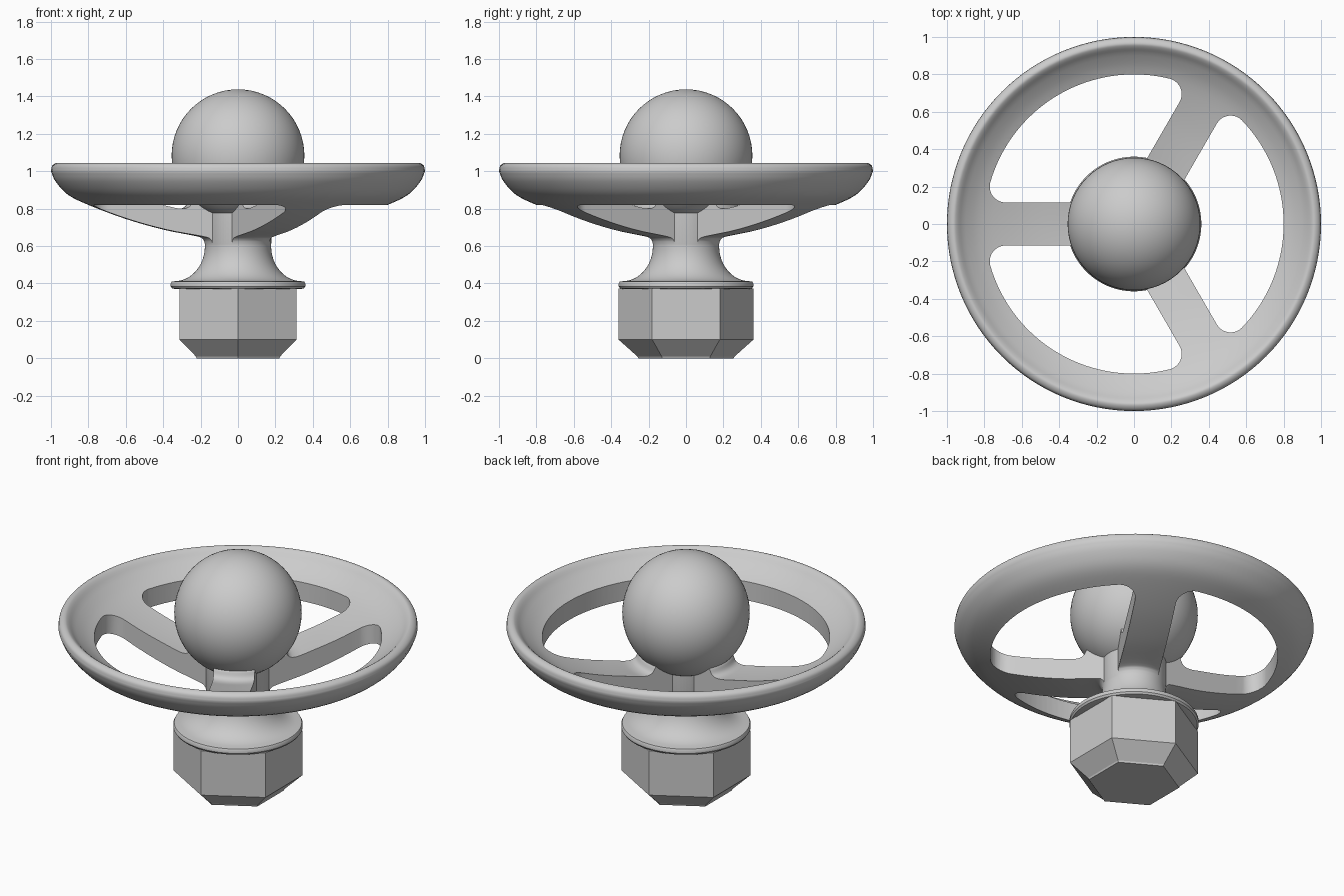
import bpy, bmesh
from math import asin, cos, sin, pi, radians, sqrt
from mathutils import Vector, Matrix

cube = bpy.data.objects.get("Cube")
if cube:
    bpy.data.objects.remove(cube, do_unlink=True)

COLOUR = (0.6, 0.6, 0.6, 1)
grey = bpy.data.materials.new("light_grey")
grey.use_nodes = True
grey.diffuse_color = COLOUR
bsdf = next(n for n in grey.node_tree.nodes if n.type == 'BSDF_PRINCIPLED')
bsdf.inputs["Base Color"].default_value = COLOUR


def make_object(name, bm):
    bmesh.ops.recalc_face_normals(bm, faces=bm.faces)
    mesh = bpy.data.meshes.new(name)
    bm.to_mesh(mesh)
    bm.free()
    mesh.materials.append(grey)
    obj = bpy.data.objects.new(name, mesh)
    bpy.context.collection.objects.link(obj)
    return obj


def select(obj):
    bpy.ops.object.select_all(action='DESELECT')
    obj.select_set(True)
    bpy.context.view_layer.objects.active = obj


def smooth(obj, angle=35):
    select(obj)
    bpy.ops.object.shade_smooth_by_angle(angle=radians(angle))


def lathe(name, profile, steps, turn=0):
    """Spin a (radius, height) profile about the z axis."""
    bm = bmesh.new()
    verts = [bm.verts.new((r, 0, z)) for r, z in profile]
    edges = [bm.edges.new(pair) for pair in zip(verts, verts[1:])]
    bmesh.ops.spin(bm, geom=verts + edges, cent=(0, 0, 0), axis=(0, 0, 1),
                   angle=2 * pi, steps=steps)
    bmesh.ops.remove_doubles(bm, verts=bm.verts, dist=1e-4)
    bmesh.ops.rotate(bm, verts=bm.verts, matrix=Matrix.Rotation(turn, 3, 'Z'))
    return make_object(name, bm)


def flow(points, sub=4):
    """Smooth curve through the points."""
    p = [Vector(q) for q in points]
    p = [2 * p[0] - p[1]] + p + [2 * p[-1] - p[-2]]
    out = []
    for a, b, c, d in zip(p, p[1:], p[2:], p[3:]):
        for i in range(sub):
            t = i / sub
            out.append(0.5 * (2 * b + (c - a) * t + (2 * a - 5 * b + 4 * c - d) * t * t
                              + (3 * b - a - 3 * c + d) * t ** 3))
    return [tuple(q) for q in out + [p[-2]]]


def arc(cx, cy, r, start, end, n):
    return [(cx + r * cos(start + (end - start) * i / n),
             cy + r * sin(start + (end - start) * i / n)) for i in range(n + 1)]


# Handwheel: flange, flared neck, dished underside, rim and dished top
flange = [(0, .37), (.335, .37), (.352, .374), (.36, .385), (.36, .4), (.355, .41), (.34, .412)]
neck = [(.34 - .163 * sin(a), .6 - .188 * cos(a))
        for a in (pi / 2 * i / 12 for i in range(1, 13))]
underside = flow([(.177, .61), (.186, .635), (.22, .652), (.4, .688), (.6, .745),
                  (.8, .82), (.91, .875), (.975, .945), (1, 1.0)])
rim = flow([(1, 1.0), (.993, 1.03), (.968, 1.045), (.945, 1.036), (.9, .995),
            (.8, .935), (.6, .865), (.4, .815), (.325, .8), (.285, .81), (.266, .845)])[1:]
wheel = lathe("handwheel", flange + neck + underside + rim + [(.2, .9), (0, .9)], 128)

# Three rounded openings between the spokes
HUB, OUTER, HALF_SPOKE, CORNER = .178, .8, .115, .085
mid = OUTER - CORNER
corner_angle = pi / 3 - asin((HALF_SPOKE + CORNER) / mid)
hub_angle = pi / 3 - asin(HALF_SPOKE / HUB)
cx, cy = mid * cos(corner_angle), mid * sin(corner_angle)
outline = (arc(0, 0, HUB, hub_angle, -hub_angle, 8)
           + arc(cx, -cy, CORNER, -pi * 5 / 6, -corner_angle, 10)
           + arc(0, 0, OUTER, -corner_angle, corner_angle, 32)[1:-1]
           + arc(cx, cy, CORNER, corner_angle, pi * 5 / 6, 10))
bm = bmesh.new()
for k in range(3):
    turn = Matrix.Rotation(k * 2 * pi / 3, 3, 'Z')
    face = bm.faces.new([bm.verts.new(turn @ Vector((x, y, .605))) for x, y in outline])
    top = bmesh.ops.extrude_face_region(bm, geom=[face])["geom"]
    bmesh.ops.translate(bm, vec=(0, 0, .6),
                        verts=[v for v in top if isinstance(v, bmesh.types.BMVert)])
cutter = make_object("opening_cutter", bm)
cutter.hide_render = True

cut = wheel.modifiers.new("openings", 'BOOLEAN')
cut.operation = 'DIFFERENCE'
cut.solver = 'EXACT'
cut.object = cutter
select(wheel)
bpy.ops.object.modifier_apply(modifier=cut.name)
bpy.data.objects.remove(cutter, do_unlink=True)
smooth(wheel)

# Ball on top of the hub
bm = bmesh.new()
bmesh.ops.create_uvsphere(bm, u_segments=64, v_segments=32, radius=.355,
                          matrix=Matrix.Translation((0, 0, 1.083)))
smooth(make_object("ball_knob", bm))

# Hexagonal nut with a chamfered foot
lathe("hex_base", [(0, 0), (.255, 0), (.26, .01), (.361, .1), (.361, .372), (0, .372)],
      6, radians(30))
